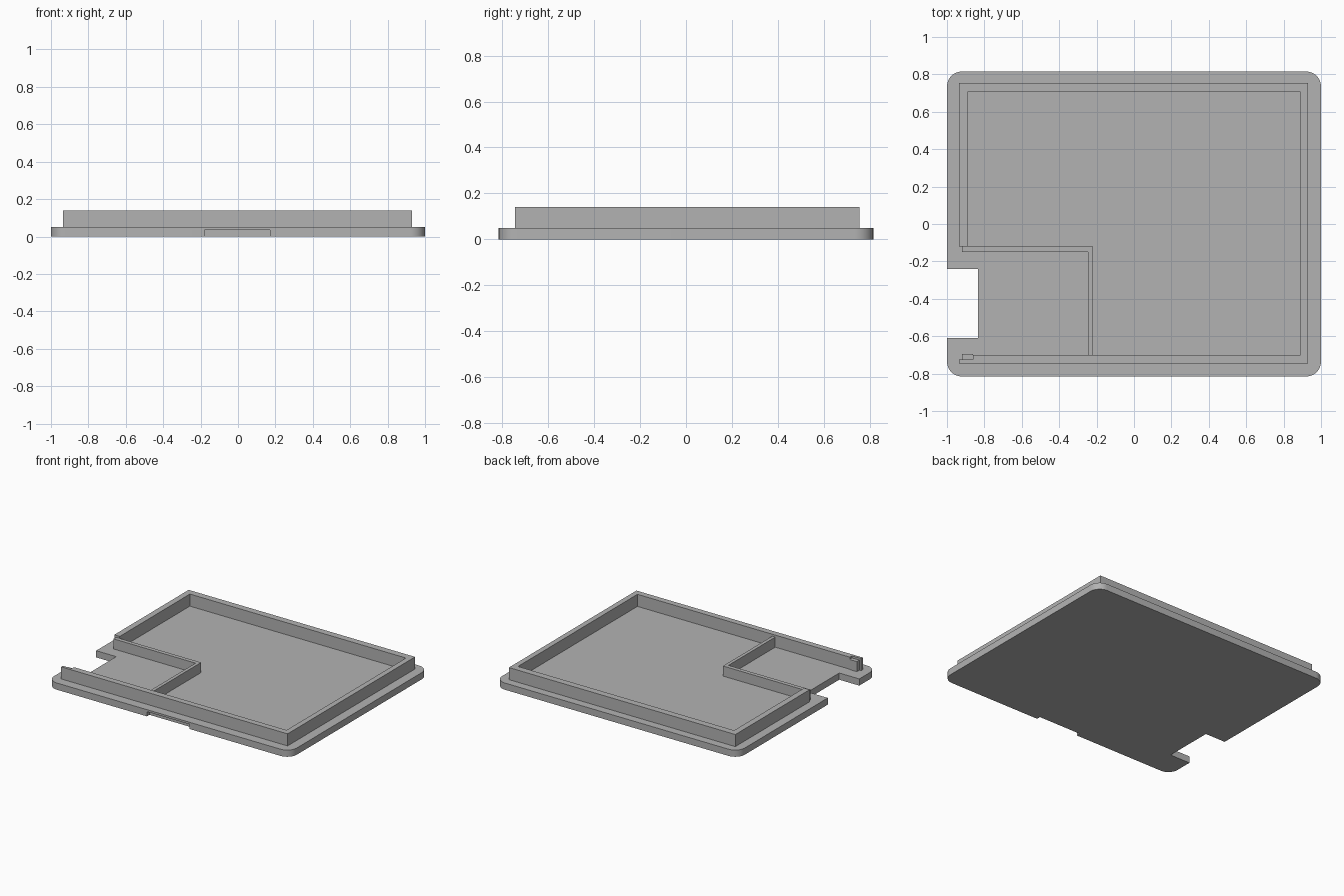
import bpy, bmesh
from math import sin, cos, pi

if "Cube" in bpy.data.objects:
    bpy.data.objects.remove(bpy.data.objects["Cube"], do_unlink=True)

BASE_TOP, LIP_TOP, POCKET_TOP = 0.05, 0.14, 0.125

grey = bpy.data.materials.new("light grey")
grey.use_nodes = True
colour = (0.45, 0.45, 0.45, 1)
grey.diffuse_color = colour
grey.node_tree.nodes["Principled BSDF"].inputs["Base Color"].default_value = colour


def prism(name, outline, z0, z1):
    """Extrude a counter-clockwise outline from z0 up to z1."""
    bm = bmesh.new()
    face = bm.faces.new([bm.verts.new((x, y, z0)) for x, y in outline])
    top = bmesh.ops.extrude_face_region(bm, geom=[face])["geom"]
    bmesh.ops.translate(bm, vec=(0, 0, z1 - z0),
                        verts=[v for v in top if isinstance(v, bmesh.types.BMVert)])
    bmesh.ops.recalc_face_normals(bm, faces=bm.faces)
    mesh = bpy.data.meshes.new(name)
    bm.to_mesh(mesh)
    bm.free()
    mesh.materials.append(grey)
    obj = bpy.data.objects.new(name, mesh)
    bpy.context.collection.objects.link(obj)
    return obj


def rect(x0, x1, y0, y1):
    return [(x0, y0), (x1, y0), (x1, y1), (x0, y1)]


def rounded_rect(hx, hy, r, steps=10):
    points = []
    for i, (sx, sy) in enumerate([(1, 1), (-1, 1), (-1, -1), (1, -1)]):
        for k in range(steps + 1):
            a = (i + k / steps) * pi / 2
            points.append((sx * (hx - r) + r * cos(a), sy * (hy - r) + r * sin(a)))
    return points


def activate(obj):
    bpy.ops.object.select_all(action="DESELECT")
    obj.select_set(True)
    bpy.context.view_layer.objects.active = obj


def cut(obj, cutter):
    cutter.hide_render = True
    mod = obj.modifiers.new("cut", "BOOLEAN")
    mod.operation, mod.solver, mod.object = "DIFFERENCE", "EXACT", cutter
    activate(obj)
    bpy.ops.object.modifier_apply(modifier=mod.name)
    bpy.data.objects.remove(cutter, do_unlink=True)


# Base plate with a side slot and a shallow pry notch under the front edge
base = prism("base_plate", rounded_rect(1, 0.815, 0.08), 0, BASE_TOP)
cut(base, prism("slot_cutter", rect(-1.2, -0.835, -0.61, -0.24), -0.1, 0.2))
cut(base, prism("notch_cutter", rect(-0.18, 0.17, -0.9, -0.785), -0.1, 0.035))
activate(base)
bpy.ops.object.shade_smooth_by_angle(angle=0.5)

# Raised lip around the edge, open at the pocket and thinned at its front end
lip = [(-0.935, -0.745), (0.93, -0.745), (0.93, 0.755), (-0.935, 0.755),
       (-0.935, -0.12), (-0.89, -0.12), (-0.89, 0.705), (0.89, 0.705),
       (0.89, -0.70), (-0.86, -0.70), (-0.86, -0.725), (-0.935, -0.725)]
prism("outer_lip", lip, BASE_TOP, LIP_TOP)

# Lower wall that fences off the corner pocket
pocket = [(-0.92, -0.15), (-0.245, -0.15), (-0.245, -0.70),
          (-0.22, -0.70), (-0.22, -0.12), (-0.92, -0.12)]
prism("pocket_wall", pocket, BASE_TOP, POCKET_TOP)

# Short post at the front end of the pocket
prism("pocket_post", rect(-0.92, -0.86, -0.725, -0.695), BASE_TOP, POCKET_TOP)
